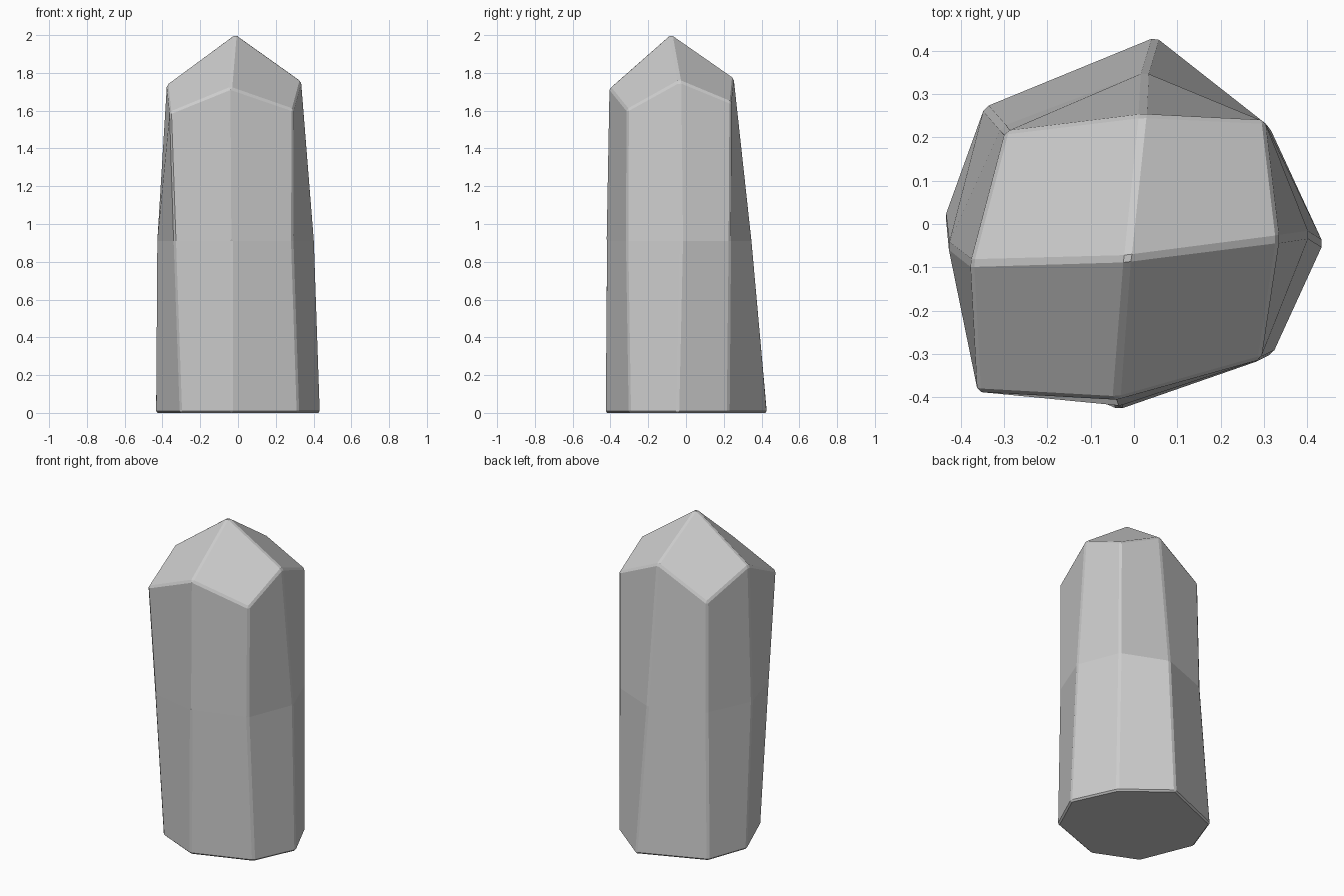
import bpy, bmesh

if "Cube" in bpy.data.objects:
    bpy.data.objects.remove(bpy.data.objects["Cube"])

# Irregular octagonal rings, counter-clockwise from the right-hand corner
base = [(.437, -.045), (.312, .225), (.05, .432), (-.345, .27),
        (-.437, .015), (-.305, -.31), (-.035, -.428), (.32, -.3)]
middle = [(.405, -.025), (.303, .235), (.025, .35), (-.305, .225),
          (-.43, -.05), (-.338, -.35), (-.035, -.42), (.29, -.315)]
shoulder = [(.335, -.035, 1.758), (.303, .24, 1.645), (.02, .253, 1.775), (-.297, .215, 1.6),
            (-.377, -.09, 1.74), (-.362, -.388, 1.59), (-.04, -.405, 1.72), (.294, -.312, 1.605)]

bm = bmesh.new()
rings = [[bm.verts.new((x, y, 0)) for x, y in base],
         [bm.verts.new((x, y, .91)) for x, y in middle],
         [bm.verts.new(p) for p in shoulder]]

# Column walls
for low, high in zip(rings, rings[1:]):
    for i in range(8):
        j = (i + 1) % 8
        bm.faces.new((low[i], low[j], high[j], high[i]))

# Flat foot and four-facet pointed tip
bm.faces.new(rings[0][::-1])
tip = bm.verts.new((-.015, -.08, 2.008))
top = rings[2]
for i in range(0, 8, 2):
    bm.faces.new((top[i], top[i + 1], top[(i + 2) % 8], tip))
bmesh.ops.recalc_face_normals(bm, faces=bm.faces)

mesh = bpy.data.meshes.new("crystal")
bm.to_mesh(mesh)
bm.free()
crystal = bpy.data.objects.new("crystal", mesh)
bpy.context.collection.objects.link(crystal)

# Narrow chamfers along the sharp edges
bevel = crystal.modifiers.new("chamfer", 'BEVEL')
bevel.width = .01
bevel.segments = 1
bevel.limit_method = 'ANGLE'
bevel.angle_limit = .5
